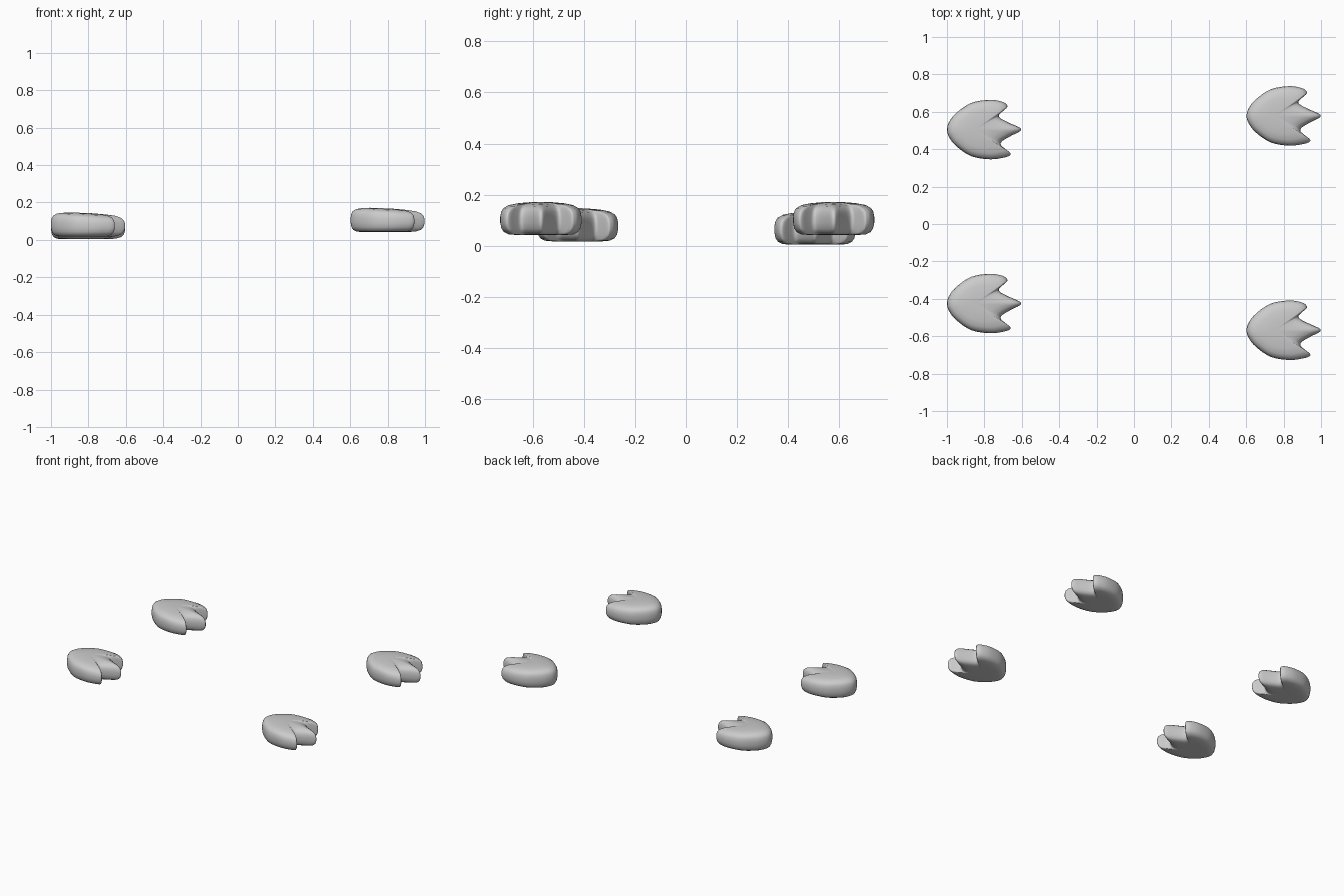
import bpy, bmesh
from mathutils import Vector

if "Cube" in bpy.data.objects:
    bpy.data.objects.remove(bpy.data.objects["Cube"])

# Foot outline seen from above, toes pointing to +x
OUTLINE = [(.197, 0), (.187, .012), (.14, .033), (.09, .058), (.078, .075), (.094, .093),
           (.122, .118), (.122, .131), (.098, .148), (.03, .159), (-.07, .142), (-.15, .088), (-.188, .04),
           (-.199, 0), (-.188, -.04), (-.15, -.088), (-.07, -.142), (.03, -.159), (.105, -.15),
           (.138, -.138), (.138, -.124), (.108, -.1), (.088, -.08), (.099, -.06), (.143, -.034), (.187, -.012)]
# Side profile: (outline scale, height) from the sole to the top
PROFILE = [(.3, 0), (.6, .0), (.8, .003), (.91, .012), (.97, .027), (1, .05), (1, .075),
           (.975, .096), (.92, .11), (.8, .121), (.6, .127), (.3, .131)]
CENTRE = Vector((-.05, 0))


def smooth_loop(points, steps=4):
    pts = [Vector(p) for p in points]
    n, out = len(pts), []
    for i in range(n):
        a, b, c, d = (pts[(i + k) % n] for k in (-1, 0, 1, 2))
        for s in range(steps):
            t = s / steps
            out.append(.5 * (2 * b + (c - a) * t + (2 * a - 5 * b + 4 * c - d) * t * t
                             + (3 * b - a - 3 * c + d) * t ** 3))
    return out


def foot_mesh():
    bm = bmesh.new()
    loop = smooth_loop(OUTLINE)
    n = len(loop)

    def vert(p, h):
        # the top slopes gently down towards the toes
        return bm.verts.new((p.x, p.y, h * (1 - .3 * (p.x + .12))))

    rings = [[vert(CENTRE + (p - CENTRE) * s, h) for p in loop] for s, h in PROFILE]
    for lo, hi in zip(rings, rings[1:]):
        for i in range(n):
            j = (i + 1) % n
            bm.faces.new((lo[i], lo[j], hi[j], hi[i]))
    sole, top = vert(CENTRE, 0), vert(CENTRE, .131)
    for i in range(n):
        j = (i + 1) % n
        bm.faces.new((sole, rings[0][j], rings[0][i]))
        bm.faces.new((top, rings[-1][i], rings[-1][j]))
    bmesh.ops.recalc_face_normals(bm, faces=bm.faces)
    for f in bm.faces:
        f.smooth = True
    mesh = bpy.data.meshes.new("foot")
    bm.to_mesh(mesh)
    bm.free()
    return mesh


# Four separate feet, each at its own place and height
mesh = foot_mesh()
for name, loc in (("left_back_foot", (-.801, .505, .004)),
                  ("left_front_foot", (-.801, -.425, .017)),
                  ("right_back_foot", (.801, .578, .042)),
                  ("right_front_foot", (.801, -.568, .042))):
    foot = bpy.data.objects.new(name, mesh)
    foot.location = loc
    bpy.context.collection.objects.link(foot)
